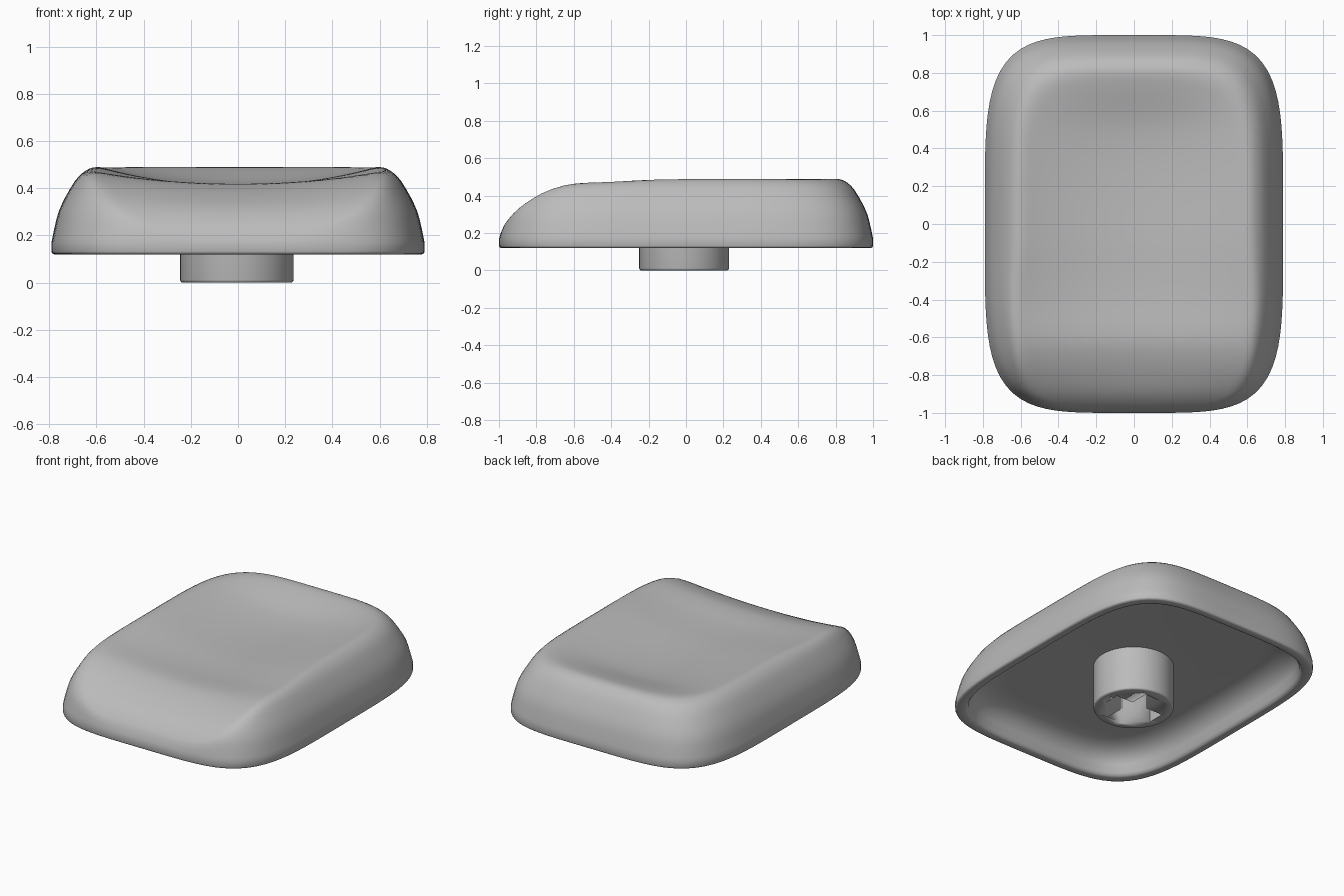
import bpy, bmesh, math
from mathutils import Matrix

if "Cube" in bpy.data.objects:
    bpy.data.objects.remove(bpy.data.objects["Cube"], do_unlink=True)

grey = bpy.data.materials.new("plain_grey")
grey.use_nodes = True
grey.diffuse_color = (0.5, 0.5, 0.5, 1)
grey.node_tree.nodes["Principled BSDF"].inputs["Base Color"].default_value = (0.5, 0.5, 0.5, 1)

HALF_X, HALF_Y, SIDES = 0.79, 1.0, 128


def curve(points, t):
    """Smooth interpolation through (t, value) points."""
    if t <= points[0][0]:
        return points[0][1]
    if t >= points[-1][0]:
        return points[-1][1]

    def slope(i):
        a, b = points[max(i - 1, 0)], points[min(i + 1, len(points) - 1)]
        return (b[1] - a[1]) / (b[0] - a[0])

    i = max(k for k in range(len(points) - 1) if points[k][0] <= t)
    (t0, v0), (t1, v1) = points[i], points[i + 1]
    w, u = t1 - t0, (t - t0) / (t1 - t0)
    return (v0 * (1 + 2 * u) * (1 - u) ** 2 + slope(i) * w * u * (1 - u) ** 2
            + v1 * u * u * (3 - 2 * u) + slope(i + 1) * w * u * u * (u - 1))


# Wall height by inset, ridge height and dish depth from front to back
WALL = [(0, .17), (.01, .22), (.03, .3), (.08, .4), (.12, .455), (.2, .505), (.3, .53)]
RIDGE = [(-1, .19), (-.97, .255), (-.9, .335), (-.8, .402), (-.7, .445), (-.6, .468),
         (-.4, .477), (-.1, .496), (.3, .5), (1, .503)]
DISH = [(-1, .01), (-.8, .04), (-.6, .05), (-.2, .08), (.2, .09), (.5, .075), (.75, .02), (.88, 0), (1, 0)]


def top_height(x, y, inset):
    wall = curve(WALL, inset)
    top = curve(RIDGE, y) - curve(DISH, y) * (1 - (x / .62) ** 2)
    blend = .03
    h = max(blend - abs(wall - top), 0) / blend
    return min(wall, top) - h * h * blend / 4


def outline(inset):
    """Bulging rounded rectangle, moved inward by inset."""
    for i in range(SIDES):
        a = 2 * math.pi * i / SIDES
        c, s = math.cos(a), math.sin(a)
        r = (abs(c) ** 4.5 + abs(s) ** 4.5) ** (-1 / 4.5)
        yield (HALF_X - inset) * c * r, (HALF_Y - inset) * s * r


def finish(name, bm, angle):
    bmesh.ops.recalc_face_normals(bm, faces=bm.faces)
    mesh = bpy.data.meshes.new(name)
    bm.to_mesh(mesh)
    bm.free()
    mesh.materials.append(grey)
    obj = bpy.data.objects.new(name, mesh)
    bpy.context.collection.objects.link(obj)
    bpy.ops.object.select_all(action='DESELECT')
    obj.select_set(True)
    bpy.context.view_layer.objects.active = obj
    bpy.ops.object.shade_smooth_by_angle(angle=math.radians(angle))
    return obj


# Key cap shell: hollow underside, rim, walls and dished top as nested rings
bm = bmesh.new()
under = [(.25, .29), (.19, .285), (.14, .265), (.1, .235), (.075, .19), (.065, .14),
         (.055, .125), (.045, .12), (.012, .12), (.003, .124), (0, .132)]
insets = [0, .004, .01, .02, .03, .045, .06, .08, .1, .12, .14, .16, .18, .2]
steps = 24
insets += [.2 + (HALF_X - .2) * k / steps for k in range(1, steps + 1)]
rings = [[bm.verts.new((x, y, z)) for x, y in outline(d)] for d, z in under]
rings += [[bm.verts.new((x, y, top_height(x, y, d))) for x, y in outline(d)] for d in insets]
bm.faces.new(rings[0])
for a, b in zip(rings, rings[1:]):
    for i in range(SIDES):
        j = (i + 1) % SIDES
        bm.faces.new((a[i], a[j], b[j], b[i]))
bmesh.ops.remove_doubles(bm, verts=bm.verts, dist=.0001)
finish("key_cap", bm, 60)

# Mounting stem with rounded lower edge
bm = bmesh.new()
bmesh.ops.create_cone(bm, cap_ends=True, segments=64, radius1=.24, radius2=.24, depth=.3,
                      matrix=Matrix.Translation((-.005, -.01, .15)))
low = [e for e in bm.edges if all(v.co.z < .01 for v in e.verts)]
bmesh.ops.bevel(bm, geom=low, offset=.012, segments=3, profile=.5, affect='EDGES')
stem = finish("stem", bm, 35)

# Cross-shaped socket cut into the stem
for size in ((.35, .11), (.11, .35)):
    bm = bmesh.new()
    bmesh.ops.create_cube(bm, size=1, matrix=Matrix.Translation((-.005, -.01, .08))
                          @ Matrix.Diagonal((size[0], size[1], .36, 1)))
    cutter = finish("socket_cutter", bm, 30)
    cutter.hide_render = True
    cut = stem.modifiers.new("socket", 'BOOLEAN')
    cut.object, cut.operation, cut.solver = cutter, 'DIFFERENCE', 'EXACT'
    bpy.context.view_layer.objects.active = stem
    bpy.ops.object.modifier_apply(modifier=cut.name)
    bpy.data.objects.remove(cutter, do_unlink=True)
